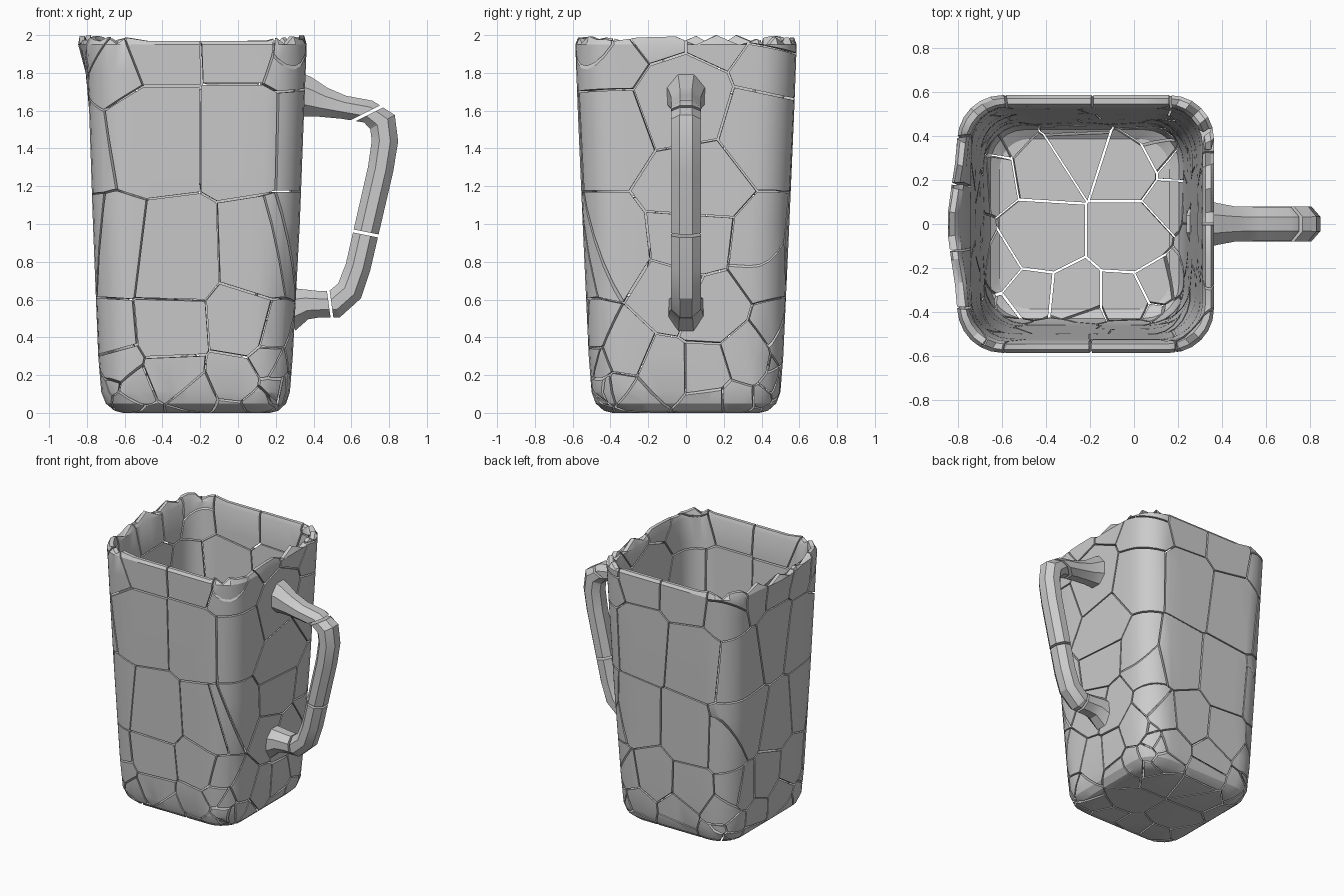
import bpy, bmesh, math, random
from mathutils import Vector

if "Cube" in bpy.data.objects:
    bpy.data.objects.remove(bpy.data.objects["Cube"])

random.seed(7)
rnd = random.uniform

# Outer wall table: z, left x, right x, half depth, corner radius
WALL = [(0.0, -0.61, 0.17, 0.39, 0.13), (0.012, -0.655, 0.215, 0.435, 0.16),
        (0.05, -0.70, 0.255, 0.478, 0.18), (0.11, -0.724, 0.275, 0.50, 0.19),
        (0.3, -0.74, 0.29, 0.515, 0.2), (1.0, -0.768, 0.327, 0.547, 0.2),
        (1.6, -0.788, 0.35, 0.573, 0.2), (2.0, -0.802, 0.366, 0.588, 0.2)]


def wall_at(z):
    for a, b in zip(WALL, WALL[1:]):
        if z <= b[0]:
            t = (z - a[0]) / (b[0] - a[0])
            return [p + (q - p) * t for p, q in zip(a, b)][1:]
    return WALL[-1][1:]


def ring(z, src_z, inset):
    """Rounded rectangle with a small spout bulge on the left near the top."""
    x0, x1, hy, r = wall_at(src_z)
    x0, x1, hy, r = x0 + inset, x1 - inset, hy - inset, max(r - inset * 0.5, 0.08)
    arcs = []
    for k, (cx, cy) in enumerate([(x1 - r, hy - r), (x0 + r, hy - r),
                                  (x0 + r, r - hy), (x1 - r, r - hy)]):
        arcs.append([Vector((cx + r * math.cos(a), cy + r * math.sin(a), z))
                     for a in [(k + i / 6) * math.pi / 2 for i in range(7)]])
    pts = []
    for k in range(4):
        pts += arcs[k]
        a, b = arcs[k][-1], arcs[(k + 1) % 4][0]
        pts += [a.lerp(b, i / 7) for i in range(1, 7)]
    lift = min(max((z - 1.65) / 0.32, 0), 1) ** 2
    for p in pts:
        if p.x < x0 + 0.1:
            p.x -= 0.055 * lift * math.exp(-(p.y / 0.25) ** 2)
    return pts


def skin(rings):
    """Closed tube through a list of rings, capped at both ends."""
    bm = bmesh.new()
    rows = [[bm.verts.new(p) for p in r] for r in rings]
    n = len(rows[0])
    for a, b in zip(rows, rows[1:]):
        for i in range(n):
            bm.faces.new((a[i], a[(i + 1) % n], b[(i + 1) % n], b[i]))
    bm.faces.new(rows[0][::-1])
    bm.faces.new(rows[-1])
    bmesh.ops.recalc_face_normals(bm, faces=bm.faces)
    return bm


def shatter(solid, seeds, name, gap):
    """Cut a solid into Voronoi cells, one object per shard."""
    for i, s in enumerate(seeds):
        bm = solid.copy()
        for o in sorted((o for o in seeds if o is not s), key=lambda o: (o - s).length):
            if not bm.verts:
                break
            d = (o - s).length
            if d / 2 > max((v.co - s).length for v in bm.verts):
                break
            n = (o - s).normalized()
            cut = bmesh.ops.bisect_plane(
                bm, geom=bm.verts[:] + bm.edges[:] + bm.faces[:], dist=1e-5,
                plane_co=(s + o) / 2 - n * gap * rnd(0.6, 1.4), plane_no=n, clear_outer=True)
            rim = [e for e in cut["geom_cut"] if isinstance(e, bmesh.types.BMEdge)
                   and e.is_valid and e.is_boundary]
            if rim:
                bmesh.ops.triangle_fill(bm, edges=rim, use_beauty=True, normal=n)
        if len(bm.faces) > 3:
            bmesh.ops.recalc_face_normals(bm, faces=bm.faces)
            me = bpy.data.meshes.new(name)
            bm.to_mesh(me)
            bpy.context.collection.objects.link(bpy.data.objects.new(f"{name}_{i + 1:03d}", me))
        bm.free()


# Jug body: outside from the base up, over the lip, then inside down to the floor
profile = [(w[0], w[0], 0) for w in WALL[:-1]]
profile += [(1.8, 1.8, 0), (1.95, 1.95, 0), (1.97, 1.97, 0.015), (1.97, 1.97, 0.04),
            (1.94, 1.94, 0.052), (1.75, 1.75, 0.054), (1.0, 1.0, 0.054), (0.3, 0.3, 0.054),
            (0.16, 0.2, 0.06), (0.1, 0.2, 0.078), (0.07, 0.2, 0.12)]
rings = [ring(*p) for p in profile]

# Jagged rim: uneven heights at the corners and side walls
jag = [rnd(-0.045, 0.03) if i % 2 else rnd(0, 0.03) for i in range(len(rings[0]))]
for r in rings:
    for p, j in zip(r, jag):
        if p.z > 1.96 and not (-0.58 < p.x < 0.15):
            p.z += j

# Shard centres on each wall: (along the wall, height)
FRONT = [(-.45, 1.96), (.05, 1.98), (-.45, 1.5), (.05, 1.5), (-.36, .78), (.16, .8),
         (-.37, .42), (.05, .45), (-.36, .18), (0, .15), (.2, .27), (-.55, .1)]
BACK = [(-.4, 1.94), (.02, 1.96), (-.47, 1.45), (0, 1.5), (-.4, .8), (.08, .82),
        (-.42, .4), (-.08, .42), (.18, .38), (-.3, .16), (.08, .14)]
RIGHT = [(-.18, 2.1), (.18, 2.1), (-.03, 1.64), (-.42, 1.5), (.44, 1.5), (.05, 1.2),
         (.03, .9), (-.42, .85), (.44, .85), (-.05, .62), (.12, .55), (-.12, .2),
         (.1, .2), (-.35, .3), (.35, .28)]
LEFT = [(-.3, 1.95), (.05, 1.97), (.32, 1.95), (-.3, 1.45), (.06, 1.5), (.38, 1.42),
        (-.36, .85), (-.02, .8), (.33, .88), (-.25, .4), (.1, .42), (.36, .4), (-.1, .17), (.2, .15)]
FLOOR = [(-.44, -.06), (0, -.06), (-.42, .27), (-.28, .36), (0, .27), (.13, .34),
         (-.48, -.36), (-.28, -.38), (-.02, -.38), (.14, -.3)]
wob = lambda: rnd(-0.03, 0.03)
seeds = [Vector((x, -.53 + wob(), z)) for x, z in FRONT]
seeds += [Vector((x, .53 + wob(), z)) for x, z in BACK]
seeds += [Vector((.32 + wob(), y, z)) for y, z in RIGHT]
seeds += [Vector((-.75 + wob(), y, z)) for y, z in LEFT]
seeds += [Vector((x, y, .03)) for x, y in FLOOR]

# Finer shards at the upright corners, the rim corners and the base edge
for cx, cy in ((-.71, -.48), (-.71, .48), (.27, -.48), (.27, .48)):
    for z in (.06, .13, .25, .42, .8, 1.88, 1.97):
        seeds.append(Vector((cx + 2 * wob(), cy + 2 * wob(), z + wob())))
    for _ in range(4):
        seeds.append(Vector((cx * .95 + rnd(-.08, .08), cy * .92 + rnd(-.08, .08), rnd(.02, .14))))
for p in ring(0.05, 0.05, 0.03)[::5]:
    seeds.append(p + Vector((wob(), wob(), wob() * .7)))

body = skin(rings)
shatter(body, seeds, "jug_shard", 0.005)
body.free()

# Handle: octagonal sweep, (x, z, half thickness, half width)
PATH = [(.305, 1.68, .13, .11), (.37, 1.672, .105, .095), (.45, 1.645, .08, .08),
        (.56, 1.618, .062, .078), (.69, 1.595, .062, .078), (.765, 1.54, .075, .08),
        (.778, 1.44, .07, .08), (.755, 1.29, .068, .08), (.635, .77, .067, .08),
        (.59, .645, .072, .08), (.51, .575, .075, .078), (.43, .575, .07, .078),
        (.36, .575, .08, .085), (.27, .55, .12, .095)]
sections = []
for i, (x, z, t, w) in enumerate(PATH):
    a, b = PATH[max(i - 1, 0)], PATH[min(i + 1, len(PATH) - 1)]
    tan = Vector((b[0] - a[0], 0, b[1] - a[1])).normalized()
    nrm = Vector((-tan.z, 0, tan.x))
    k = 1 / math.cos(math.pi / 8)
    sections.append([Vector((x, 0, z)) + nrm * t * k * math.cos(q) + Vector((0, w * k * math.sin(q), 0))
                     for q in [(j + .5) * math.pi / 4 for j in range(8)]])
handle = skin(sections)
breaks = [Vector((x, 0, z)) for x, z in ((.6, 1.75), (.765, 1.42), (.575, .48), (.43, .46))]
shatter(handle, breaks, "handle_piece", 0.007)
handle.free()

# Smooth outer surface, crisp break edges
bpy.ops.object.select_all(action='SELECT')
bpy.context.view_layer.objects.active = bpy.context.selected_objects[0]
bpy.ops.object.shade_smooth_by_angle(angle=math.radians(28))
